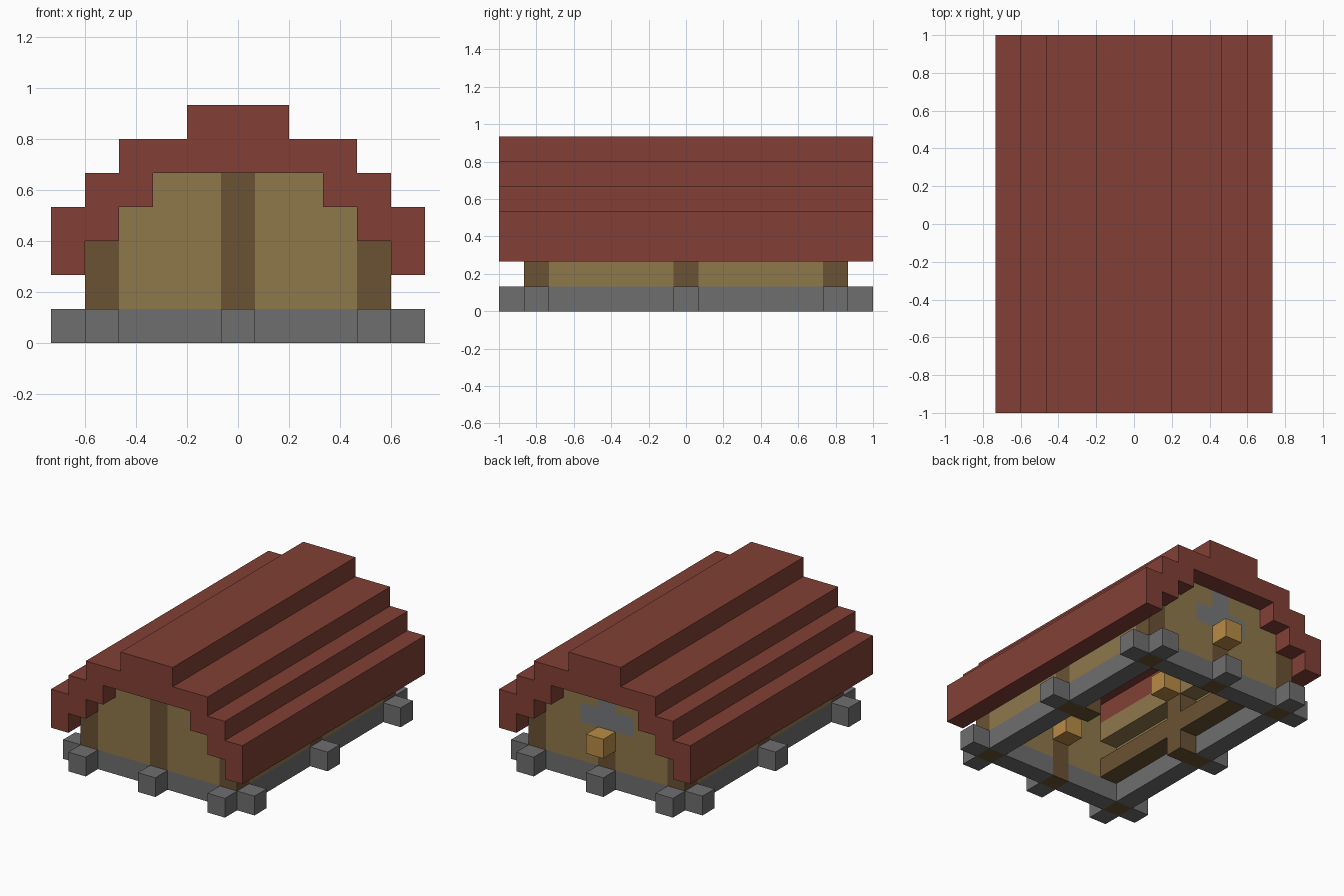
import bpy
import bmesh

cube = bpy.data.objects.get("Cube")
if cube:
    bpy.data.objects.remove(cube, do_unlink=True)

U = 2 / 15  # size of one building block


def material(name, hex_code):
    srgb = [int(hex_code[i:i + 2], 16) / 255 for i in (0, 2, 4)]
    rgb = [c / 12.92 if c <= 0.04045 else ((c + 0.055) / 1.055) ** 2.4 for c in srgb]
    mat = bpy.data.materials.new(name)
    mat.use_nodes = True
    mat.diffuse_color = (*rgb, 1)
    bsdf = next(n for n in mat.node_tree.nodes if n.type == 'BSDF_PRINCIPLED')
    bsdf.inputs["Base Color"].default_value = (*rgb, 1)
    return mat


RED = material("roof red", "824036")
TAN = material("plank tan", "8f784b")
WOOD = material("dark wood", "6a5233")
STONE = material("stone grey", "6e6e6e")
PANE = material("window grey", "757779")
GLOW = material("lamp amber", "b98b45")


def prism(name, half, y0, y1, mat):
    """Extrude a profile, mirrored in x, along y; all in block units."""
    outline = half + [(-x, z) for x, z in reversed(half)]
    bm = bmesh.new()
    face = bm.faces.new([bm.verts.new((x * U, y0 * U, z * U)) for x, z in outline])
    grown = bmesh.ops.extrude_face_region(bm, geom=[face])
    moved = [v for v in grown["geom"] if isinstance(v, bmesh.types.BMVert)]
    bmesh.ops.translate(bm, verts=moved, vec=(0, (y1 - y0) * U, 0))
    bmesh.ops.recalc_face_normals(bm, faces=bm.faces)
    return finish(name, bm, mat)


def box(name, xs, ys, zs, mat):
    """Box filling the inclusive block ranges xs, ys and zs."""
    bm = bmesh.new()
    bmesh.ops.create_cube(bm, size=1)
    for v in bm.verts:
        for axis, (lo, hi) in enumerate((xs, ys, zs)):
            base = 0 if axis == 2 else -0.5
            v.co[axis] = (base + (lo if v.co[axis] < 0 else hi + 1)) * U
    return finish(name, bm, mat)


def finish(name, bm, mat):
    mesh = bpy.data.meshes.new(name)
    bm.to_mesh(mesh)
    bm.free()
    mesh.materials.append(mat)
    obj = bpy.data.objects.new(name, mesh)
    bpy.context.collection.objects.link(obj)
    return obj


# Stepped roof shell
prism("roof", [(1.5, 7), (1.5, 6), (3.5, 6), (3.5, 5), (4.5, 5), (4.5, 4),
               (5.5, 4), (5.5, 2), (4.5, 2), (4.5, 3), (3.5, 3), (3.5, 4),
               (2.5, 4), (2.5, 5)], -7.5, 7.5, RED)

for end, y in (("front", -6), ("back", 6)):
    # Gable walls either side of the centre column
    for side, s in (("left", 1), ("right", -1)):
        def span(a, b):
            return (min(a * s, b * s), max(a * s, b * s))
        tag = f"{end}_{side}"
        box(tag + "_foundation", span(1, 3), (y, y), (0, 0), STONE)
        box(tag + "_corner_post", (4 * s, 4 * s), (y, y), (0, 2), WOOD)
        box(tag + "_outer_planks", (3 * s, 3 * s), (y, y), (1, 3), TAN)
        if end == "front":
            box(tag + "_inner_planks", span(1, 2), (y, y), (1, 4), TAN)
        else:
            box(tag + "_inner_planks", span(1, 2), (y, y), (1, 2), TAN)
            box(tag + "_edge_planks", (2 * s, 2 * s), (y, y), (3, 3), TAN)
            box(tag + "_top_planks", span(1, 2), (y, y), (4, 4), TAN)
    # Foundation studs on the gable ends
    for x in (-4, 0, 4):
        box(end + "_stud", (x, x), (y + y // 6, y + y // 6), (0, 0), STONE)

# Centre columns, back window and gable lamps
box("front_post", (0, 0), (-6, -6), (0, 4), WOOD)
box("back_post", (0, 0), (6, 6), (0, 2), WOOD)
box("window_wide", (-1, 1), (6, 6), (3, 3), PANE)
box("window_top", (0, 0), (6, 6), (4, 4), PANE)
box("back_lamp", (0, 0), (7, 7), (2, 2), GLOW)
box("front_inner_lamp", (0, 0), (-5, -5), (2, 2), GLOW)

# Long side walls with inner benches
for side, s in (("left", 1), ("right", -1)):
    wall, inner = (4 * s, 4 * s), (3 * s, 3 * s)
    box(side + "_side_post", wall, (0, 0), (0, 2), WOOD)
    box(side + "_inner_post", inner, (0, 0), (0, 2), WOOD)
    box(side + "_roof_beam", inner, (-5, 5), (3, 3), TAN)
    box(side + "_wall_lamp", (2 * s, 2 * s), (0, 0), (3, 3), GLOW)
    for ys in ((-5, -1), (1, 5)):
        box(side + "_side_foundation", wall, ys, (0, 0), STONE)
        box(side + "_side_planks", wall, ys, (1, 2), TAN)
        box(side + "_bench", inner, ys, (1, 1), WOOD)
    for y in (-6, 0, 6):
        box(side + "_stud", (5 * s, 5 * s), (y, y), (0, 0), STONE)
